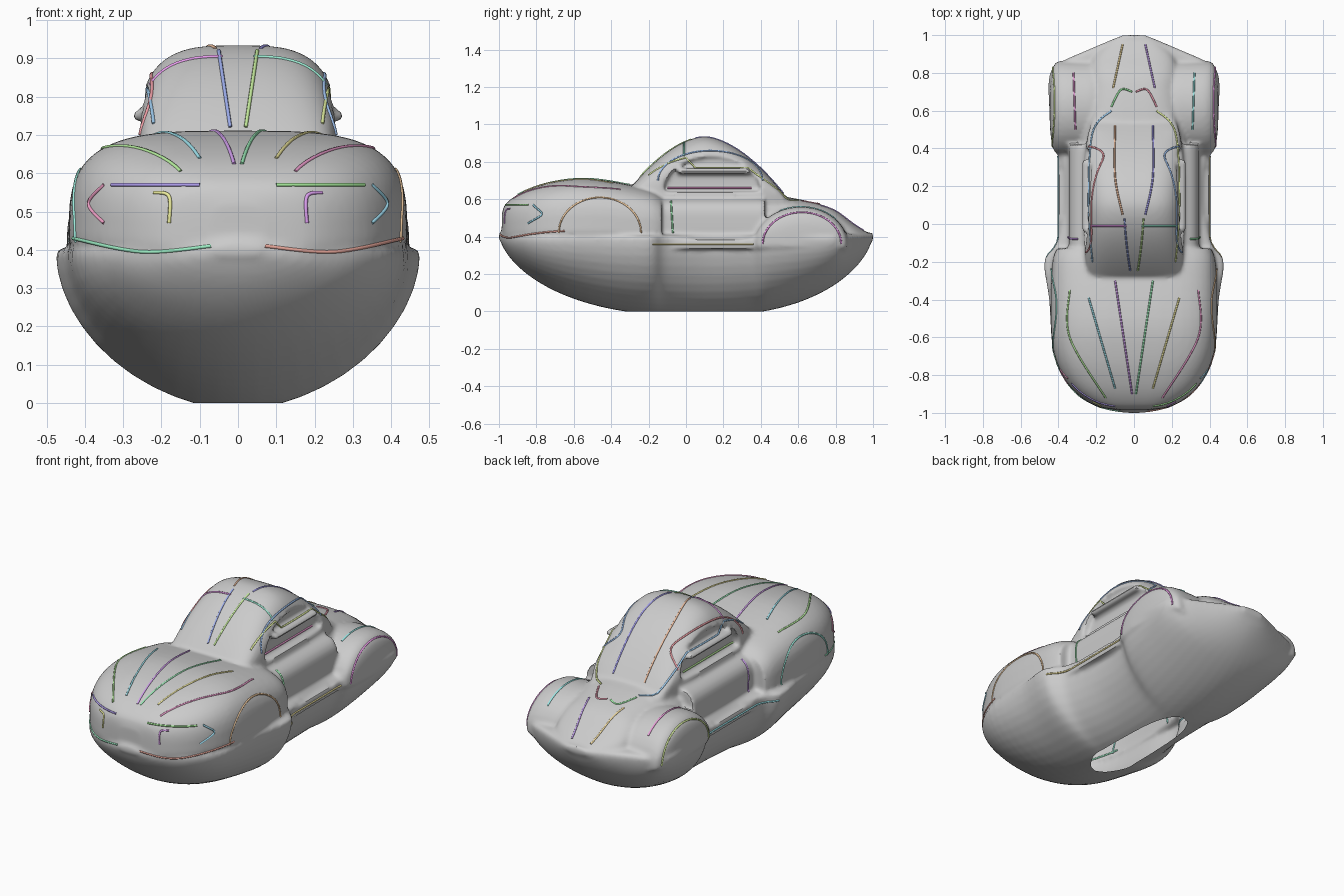
import bpy, bmesh, math, colorsys
from mathutils import Vector
from mathutils.bvhtree import BVHTree

if "Cube" in bpy.data.objects:
    bpy.data.objects.remove(bpy.data.objects["Cube"])


def spline(rows, steps):
    """Catmull-Rom through tuples of any length."""
    out = []
    for i in range(len(rows) - 1):
        a, b = rows[max(i - 1, 0)], rows[i]
        c, d = rows[i + 1], rows[min(i + 2, len(rows) - 1)]
        for s in range(steps):
            t = s / steps
            out.append(tuple(0.5 * (2 * q + (r - p) * t + (2 * p - 5 * q + 4 * r - u) * t * t
                                    + (3 * q - p - 3 * r + u) * t ** 3)
                             for p, q, r, u in zip(a, b, c, d)))
    return out + [rows[-1]]


def loft(bm, stations, up, low, x0=0.0, n=48):
    """Skin superellipse sections (y, half width, z middle, z top, z bottom)."""
    rings = []
    for y, w, zm, zt, zb in stations:
        ring = []
        for k in range(n):
            a = 2 * math.pi * k / n
            c, s = math.cos(a), math.sin(a)
            e = up if s >= 0 else low
            x = math.copysign(abs(c) ** (2 / e), c) * w
            z = zm + abs(s) ** (2 / e) * ((zt - zm) if s >= 0 else (zb - zm))
            ring.append(bm.verts.new((x + x0, y, z)))
        rings.append(ring)
    faces = [bm.faces.new(rings[0]), bm.faces.new(rings[-1][::-1])]
    for r, q in zip(rings, rings[1:]):
        for k in range(n):
            faces.append(bm.faces.new((r[k], q[k], q[(k + 1) % n], r[(k + 1) % n])))
    bmesh.ops.recalc_face_normals(bm, faces=faces)


def box(bm, lo, hi):
    for v in bmesh.ops.create_cube(bm, size=1)["verts"]:
        v.co = [l + (c + 0.5) * (h - l) for l, c, h in zip(lo, v.co, hi)]


def to_object(bm, name):
    me = bpy.data.meshes.new(name)
    bm.to_mesh(me)
    bm.free()
    ob = bpy.data.objects.new(name, me)
    bpy.context.collection.objects.link(ob)
    return ob


def evaluated(ob):
    dg = bpy.context.evaluated_depsgraph_get()
    dg.update()
    return bpy.data.meshes.new_from_object(ob.evaluated_get(dg))


def roof(y):
    return max(.6, .935 - 1.38 * abs(y - .1) ** 1.75)


def keel(y):
    """Underside height of the boat-like belly."""
    t = min(1, abs(y - .07) / (1.07 if y < .07 else .93))
    return min(.385, -.025 + .44 * (1 - (1 - t ** 2.4) ** .6))


def arch(y0, ry, z0, rz, n=20):
    """Half-ellipse path in (y, z)."""
    return [(y0 - ry * math.cos(math.pi * i / n), z0 + rz * math.sin(math.pi * i / n))
            for i in range(n + 1)]


# Cabin with recessed side windows
bm = bmesh.new()
ys = [-.29 + .87 * i / 40 for i in range(41)]
loft(bm, [(y, .265 * (1 - (abs(y - .1) / .7) ** 4), min(.62, roof(y) - .04), roof(y), .45)
          for y in ys], 3.3, 3)
cabin = to_object(bm, "cabin")
bm = bmesh.new()
for sx in (-1, 1):
    f = bm.faces.new([bm.verts.new((sx * .222, y, z)) for y, z in arch(.14, .26, .64, .19)])
    g = bmesh.ops.extrude_face_region(bm, geom=[f])["geom"]
    bmesh.ops.translate(bm, verts=[v for v in g if isinstance(v, bmesh.types.BMVert)],
                        vec=(sx * .2, 0, 0))
bmesh.ops.recalc_face_normals(bm, faces=bm.faces)
cutter = to_object(bm, "window_cutter")
cutter.hide_render = True
mod = cabin.modifiers.new("windows", "BOOLEAN")
mod.operation, mod.solver, mod.object = "DIFFERENCE", "EXACT", cutter
bm = bmesh.new()
bm.from_mesh(evaluated(cabin))
bpy.data.objects.remove(cabin)
bpy.data.objects.remove(cutter)

# Rounded belly: plan outline (y, half width)
plan = [(-1, .05), (-.96, .2), (-.87, .335), (-.7, .425), (-.4, .45), (-.2, .475), (-.1, .41),
        (.1, .37), (.33, .38), (.43, .43), (.62, .45), (.78, .45), (.85, .4), (.92, .25), (1, .06)]
loft(bm, [(y, w, .39, .42, keel(y)) for y, w in spline(plan, 5)], 3, 1.85)
# Bonnet and front wings: (y, half width, top)
nose = [(-.985, .07, .52), (-.96, .21, .58), (-.86, .34, .645), (-.7, .42, .695),
        (-.5, .442, .71), (-.22, .435, .66), (-.13, .41, .62)]
loft(bm, [(y, w, .43, z, .37) for y, w, z in spline(nose, 5)], 3.5, 3)
# Doors, running boards and window ledges
loft(bm, [(y, .345, .45, .615, .3) for y in (-.2, .1, .42)], 4.5, 4)
box(bm, (-.4, -.2, .335), (.4, .4, .385))
box(bm, (-.275, -.04, .735), (.275, .34, .765))
# Rear deck: (y, half width, top)
deck = [(.38, .3, .63), (.55, .28, .61), (.7, .25, .578), (.8, .24, .54), (.9, .2, .465), (.99, .08, .41)]
loft(bm, [(y, w, .395, z, .37) for y, w, z in spline(deck, 5)], 3, 3)
# Rear wings follow a half-ellipse
for sx in (-1, 1):
    loft(bm, [(y, .155 * ((z - .34) / .215) ** .2, .36, z + .02, .32)
              for y, z in arch(.615, .25, .34, .2)[1:-1]], 4, 3, x0=sx * .295)

# Fuse into one skin, then open the underside
body = to_object(bm, "car_body")
rm = body.modifiers.new("fuse", "REMESH")
rm.mode, rm.voxel_size = "VOXEL", .012
sm = body.modifiers.new("soften", "SMOOTH")
sm.factor, sm.iterations = .5, 4
me = evaluated(body)
body.modifiers.clear()
bm = bmesh.new()
bm.from_mesh(me)
bmesh.ops.bisect_plane(bm, geom=bm.verts[:] + bm.edges[:] + bm.faces[:],
                       plane_co=(0, 0, 0), plane_no=(0, 0, 1), clear_inner=True)
tree = BVHTree.FromBMesh(bm)
bm.to_mesh(body.data)
bm.free()
bpy.context.view_layer.objects.active = body
body.select_set(True)
bpy.ops.object.shade_smooth_by_angle(angle=math.radians(40))

# Coloured contour strokes draped on the skin, grouped by projection direction
top_paths = {
    "bonnet_centre": [(.1, -.3), (.01, -.9)],
    "bonnet_side": [(.24, -.39), (.1, -.87)],
    "bonnet_edge": [(.34, -.35), (.34, -.6), (.15, -.92)],
    "roof_line": [(.06, .05), (.1, .25), (.1, .52)],
    "roof_cross": [(.04, -.01), (.23, -.01)],
    "roof_rail": [(.22, -.2), (.24, .1), (.22, .48), (.12, .6)],
    "deck_seam": [(.12, .62), (.07, .71), (.01, .7)],
    "deck_line": [(.11, .72), (.06, .95)],
    "rear_wing_line": [(.31, .5), (.32, .8)],
}
front_paths = {
    "windscreen_line": [(.02, .72), (.05, .92)],
    "bumper_line": [(.07, .41), (.25, .395), (.43, .43)],
    "grille_edge": [(.22, .55), (.18, .54), (.18, .47)],
    "headlamp": [(.35, .57), (.39, .52), (.35, .47)],
    "nose_line": [(.1, .57), (.33, .57)],
}
side_paths = {
    "front_arch": arch(-.46, .22, .42, .19),
    "rear_arch": arch(.62, .21, .36, .17),
    "window_top": arch(.13, .28, .7, .16),
    "door_front": [(-.08, .59), (-.07, .42)],
    "sill": [(-.18, .36), (.36, .36)],
    "window_belt": [(-.1, .66), (.35, .66)],
}
casts = [(top_paths, lambda a, b: (a, b, 3), (0, 0, -1)),
         (front_paths, lambda a, b: (a, -3, b), (0, 1, 0)),
         (side_paths, lambda a, b: (3, a, b), (-1, 0, 0))]
hue = 0.0
for paths, start, way in casts:
    for name, path in paths.items():
        rays = [tree.ray_cast(Vector(start(a, b)), Vector(way))[0]
                for a, b in spline(path, max(2, 30 // len(path)))]
        pts = [p for p in rays if p]
        for sx, side in ((1, "right"), (-1, "left")):
            hue = (hue + .382) % 1
            cu = bpy.data.curves.new(name + "_" + side, "CURVE")
            cu.dimensions = "3D"
            cu.bevel_depth, cu.bevel_resolution, cu.use_fill_caps = .005, 1, True
            sp = cu.splines.new("POLY")
            sp.points.add(len(pts) - 1)
            for p, h in zip(sp.points, pts):
                p.co = (h.x * sx, h.y, h.z, 1)
            mat = bpy.data.materials.new(cu.name)
            mat.diffuse_color = (*colorsys.hsv_to_rgb(hue, .6, .85), 1)
            mat.use_nodes = True
            mat.node_tree.nodes["Principled BSDF"].inputs["Base Color"].default_value = mat.diffuse_color
            cu.materials.append(mat)
            bpy.context.collection.objects.link(bpy.data.objects.new(cu.name, cu))
